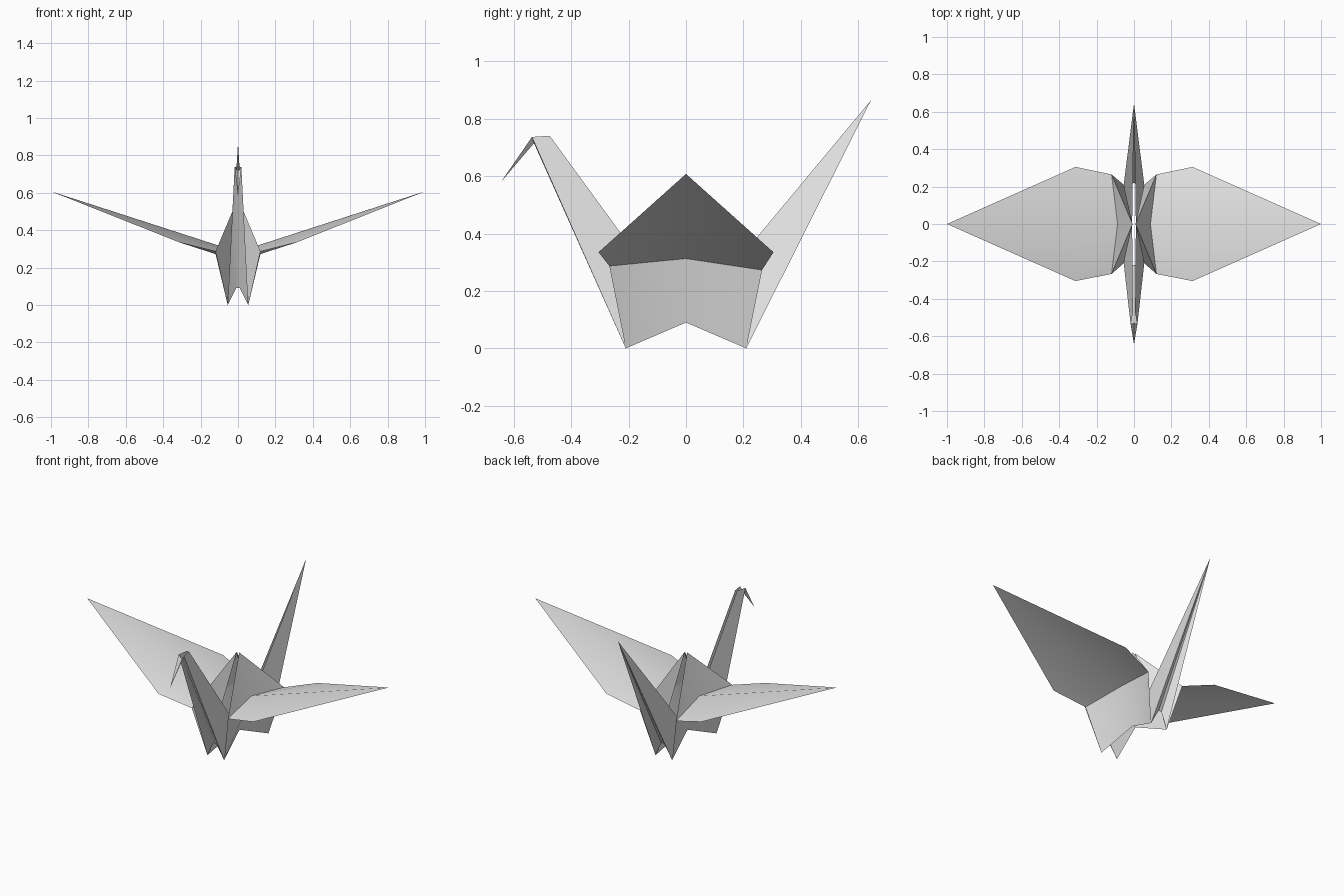
import bpy
import bmesh

cube = bpy.data.objects.get("Cube")
if cube:
    bpy.data.objects.remove(cube, do_unlink=True)

# One plain paper colour
paper = bpy.data.materials.new("pale_grey_paper")
paper.use_nodes = True
paper.diffuse_color = (0.8, 0.8, 0.8, 1)
bsdf = next(n for n in paper.node_tree.nodes if n.type == 'BSDF_PRINCIPLED')
bsdf.inputs["Base Color"].default_value = (0.8, 0.8, 0.8, 1)
bsdf.inputs["Roughness"].default_value = 0.8


def folded_sheet(name, points, faces):
    """Build the +x half of a folded sheet from named points and mirror it."""
    bm = bmesh.new()
    verts = {k: bm.verts.new(p) for k, p in points.items()}
    for f in faces:
        bm.faces.new([verts[k] for k in f.split()])
    bmesh.ops.recalc_face_normals(bm, faces=bm.faces)
    mesh = bpy.data.meshes.new(name)
    bm.to_mesh(mesh)
    bm.free()
    mesh.materials.append(paper)
    obj = bpy.data.objects.new(name, mesh)
    bpy.context.collection.objects.link(obj)
    mirror = obj.modifiers.new("mirror", 'MIRROR')
    mirror.merge_threshold = 0.0005
    bpy.ops.object.select_all(action='DESELECT')
    obj.select_set(True)
    bpy.context.view_layer.objects.active = obj
    bpy.ops.object.modifier_apply(modifier=mirror.name)
    bpy.ops.object.shade_smooth_by_angle(angle=0.5)
    return obj


# Fold points shared by neighbouring parts (+x half)
foot_f, foot_b = (0.055, -0.21, 0), (0.055, 0.21, 0)
corner_f, corner_b = (0.12, -0.267, 0.287), (0.12, 0.265, 0.273)
root = (0.088, 0, 0.313)
belly = (0.01, 0, 0.09)
peak = (0.008, 0, 0.553)

# Body: side panels, central hump and the end panels turned inward
folded_sheet("body", {
    "ff": foot_f, "fb": foot_b, "cf": corner_f, "cb": corner_b,
    "root": root, "belly": belly, "peak": peak,
}, [
    "ff belly root cf", "belly fb cb root",
    "cf root peak", "root cb peak",
    "ff cf peak", "cb fb peak",
])

# Wings: shallow roof fold along the middle, pointed at the tip
folded_sheet("wings", {
    "root": root, "cf": corner_f, "cb": corner_b,
    "mf": (0.313, -0.305, 0.335), "mb": (0.313, 0.305, 0.335),
    "tip": (1.0, 0, 0.608),
}, ["root cf mf tip", "root tip mb cb"])

# Tail: outer panel, inner panel and narrow centre strip
folded_sheet("tail", {
    "foot": foot_b, "belly": belly, "tip": (0, 0.645, 0.865),
    "in": (0.01, 0.22, 0.09), "mid": (0, 0.22, 0.09),
}, ["foot tip belly", "foot in tip", "in mid tip"])

# Neck: same folds, cut off at the head
head_side = (0.018, -0.537, 0.737)
head_keel = (0, -0.53, 0.715)
head_back = (0.006, -0.475, 0.741)
folded_sheet("neck", {
    "foot": foot_f, "belly": belly, "side": head_side, "keel": head_keel,
    "back": head_back, "in": (0.01, -0.22, 0.09), "mid": (0, -0.22, 0.09),
}, ["foot side back belly", "foot in keel side", "in mid keel"])

# Beak: narrow trough pointing down and forward
folded_sheet("beak", {
    "side": head_side, "keel": head_keel, "tip": (0, -0.645, 0.58),
}, ["side keel tip"])
